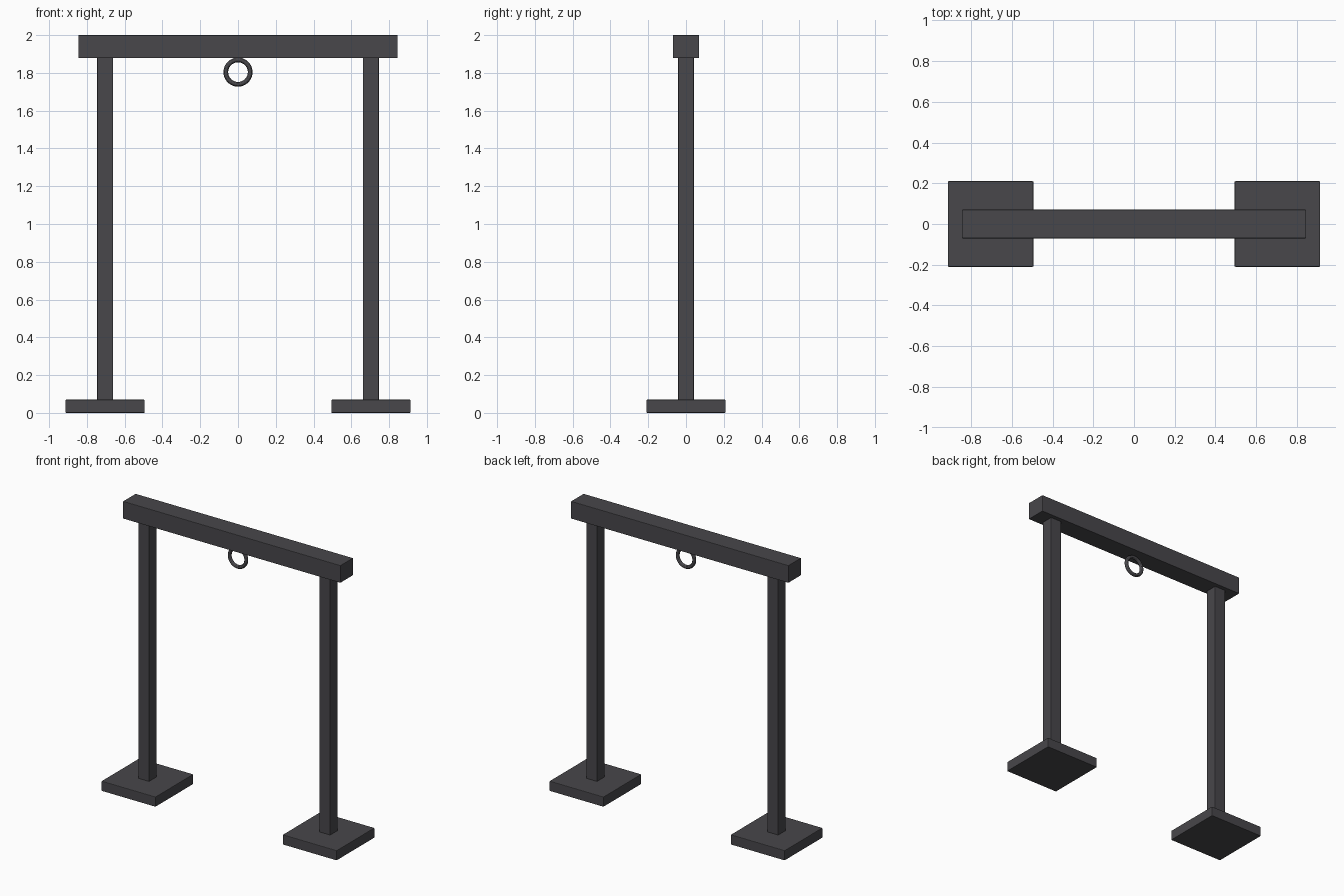
import bpy
import math

default = bpy.data.objects.get("Cube")
if default:
    bpy.data.objects.remove(default, do_unlink=True)

# One dark metal colour for the whole frame
COLOUR = (0.065, 0.063, 0.07, 1.0)
metal = bpy.data.materials.new("dark_metal")
metal.use_nodes = True
metal.diffuse_color = COLOUR
metal.node_tree.nodes["Principled BSDF"].inputs["Base Color"].default_value = COLOUR


def block(name, x, bottom, top, width, depth, bevel):
    """Box standing between two heights, with finely softened edges."""
    bpy.ops.mesh.primitive_cube_add(size=1, location=(x, 0, (bottom + top) / 2))
    obj = bpy.context.object
    obj.name = name
    obj.scale = (width, depth, top - bottom)
    bpy.ops.object.transform_apply(location=False, rotation=False, scale=True)
    obj.data.materials.append(metal)
    mod = obj.modifiers.new("soft_edges", 'BEVEL')
    mod.width = bevel
    mod.segments = 2
    return obj


BASE_TOP = 0.07
BEAM_BOTTOM = 1.878
POST_X = 0.704

# Foot plates and posts on both sides
for side, sign in (("left", 1), ("right", -1)):
    block(side + "_foot_plate", sign * POST_X, 0, BASE_TOP, 0.42, 0.42, 0.004)
    block(side + "_post", sign * POST_X, BASE_TOP - 0.01, BEAM_BOTTOM + 0.01, 0.083, 0.083, 0.002)

# Top beam
block("top_beam", 0, BEAM_BOTTOM, 2.0, 1.69, 0.14, 0.003)

# Hanging ring, facing the front
bpy.ops.mesh.primitive_torus_add(
    major_radius=0.0645, minor_radius=0.0125, major_segments=48, minor_segments=12,
    location=(0, 0, 1.804), rotation=(math.pi / 2, 0, 0))
ring = bpy.context.object
ring.name = "hanging_ring"
ring.data.materials.append(metal)
bpy.ops.object.shade_smooth_by_angle()
